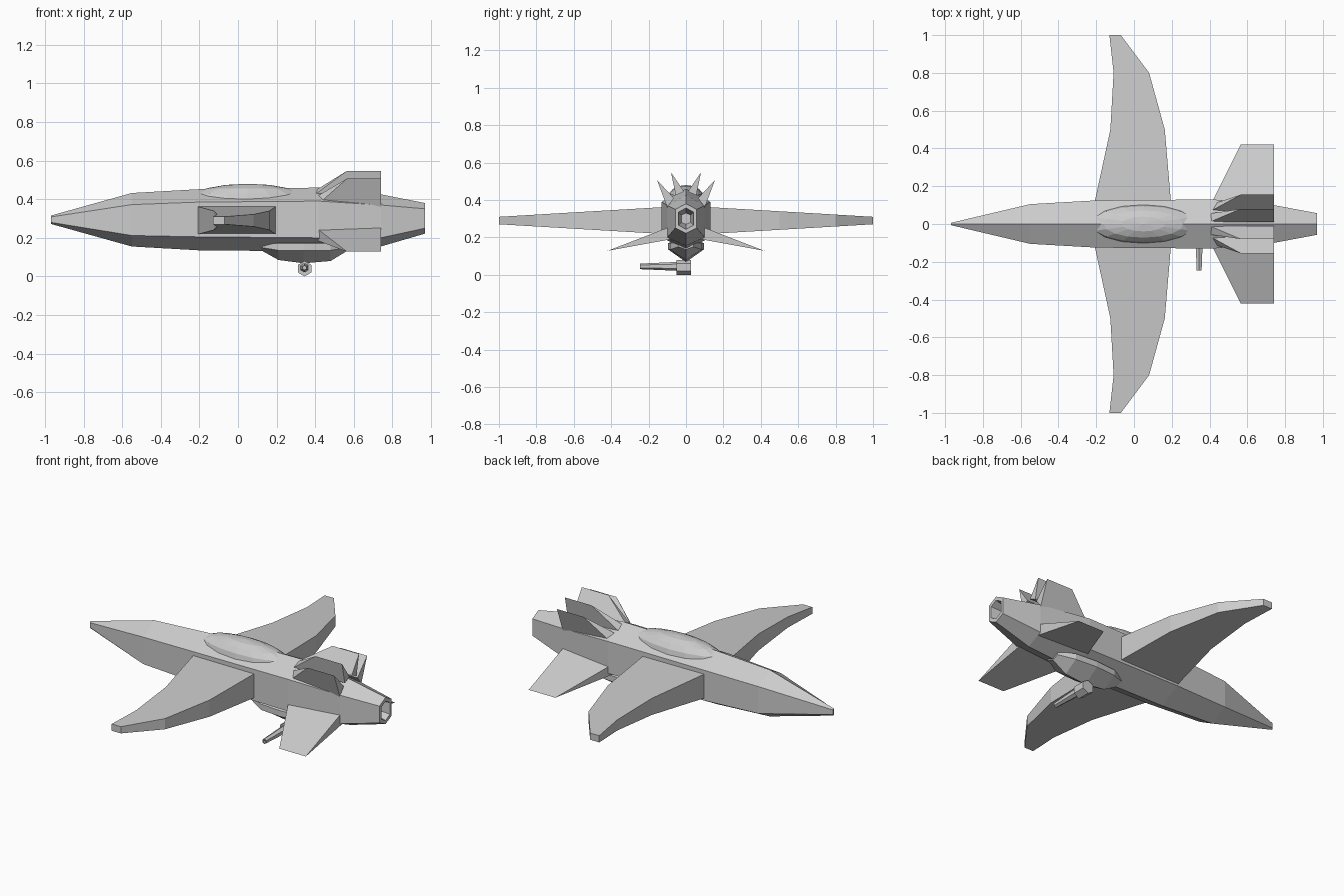
import bpy, bmesh, math
from mathutils import Vector

cube = bpy.data.objects.get("Cube")
if cube:
    bpy.data.objects.remove(cube, do_unlink=True)

grey = bpy.data.materials.new("hull_grey")
grey.use_nodes = True
colour = (0.6, 0.6, 0.6, 1)
grey.diffuse_color = colour
grey.node_tree.nodes["Principled BSDF"].inputs["Base Color"].default_value = colour


def loft(name, rings):
    """Skin a row of equal-sized closed rings and cap both ends."""
    bm = bmesh.new()
    rows = [[bm.verts.new(p) for p in ring] for ring in rings]
    n = len(rows[0])
    for a, b in zip(rows, rows[1:]):
        for i in range(n):
            j = (i + 1) % n
            bm.faces.new((a[i], a[j], b[j], b[i]))
    bm.faces.new(rows[0][::-1])
    bm.faces.new(rows[-1])
    bmesh.ops.recalc_face_normals(bm, faces=bm.faces)
    mesh = bpy.data.meshes.new(name)
    bm.to_mesh(mesh)
    bm.free()
    mesh.materials.append(grey)
    obj = bpy.data.objects.new(name, mesh)
    bpy.context.collection.objects.link(obj)
    return obj


def hull_ring(x, w, top, upper, lower, bottom):
    return [(x, 0, top), (x, w, upper), (x, w, lower),
            (x, 0, bottom), (x, -w, lower), (x, -w, upper)]


# Fuselage: hexagonal section, ending in a hollow exhaust nozzle
loft("fuselage", [hull_ring(*s) for s in (
    (-0.97, 0.006, 0.315, 0.308, 0.28, 0.272),
    (-0.55, 0.105, 0.432, 0.372, 0.212, 0.155),
    (-0.2, 0.125, 0.452, 0.385, 0.205, 0.135),
    (0.42, 0.13, 0.46, 0.39, 0.2, 0.13),
    (0.74, 0.1, 0.425, 0.37, 0.2, 0.155),
    (0.97, 0.057, 0.38, 0.35, 0.25, 0.222),
    (0.97, 0.04, 0.357, 0.335, 0.265, 0.243),
    (0.86, 0.025, 0.33, 0.32, 0.28, 0.27))])

# Canopy: long low dome breaking the roof line
bpy.ops.mesh.primitive_uv_sphere_add(segments=16, ring_count=8, location=(0.05, 0, 0.4))
canopy = bpy.context.object
canopy.name = "canopy"
canopy.scale = (0.3, 0.102, 0.08)
canopy.data.materials.append(grey)

# Belly pod above the gun
loft("belly_pod", [hull_ring(*s) for s in (
    (0.12, 0.04, 0.2, 0.17, 0.15, 0.135),
    (0.21, 0.085, 0.2, 0.17, 0.135, 0.085),
    (0.34, 0.095, 0.2, 0.17, 0.135, 0.068),
    (0.48, 0.085, 0.2, 0.17, 0.135, 0.08),
    (0.57, 0.04, 0.2, 0.17, 0.15, 0.135))])

# Swept wings: slab section that thins towards the tip
WING = ((0.1, -0.212, 0.197), (0.5, -0.125, 0.163),
        (0.8, -0.108, 0.08), (1.0, -0.13, -0.07))
for side, label in ((1, "right"), (-1, "left")):
    rings = []
    for y, front, back in WING:
        h = 0.073 - 0.053 * (y - 0.1) / 0.9
        rings.append([(front, side * y, 0.29 + h), (back, side * y, 0.29 + h),
                      (back, side * y, 0.29 - h), (front, side * y, 0.29 - h)])
    loft(label + "_wing", rings)

# Tail fins: wedges given by two root points and a sharp tip, as (y, z)
FINS = {"inner_fin": ((0.055, 0.425), (0.01, 0.445), (0.08, 0.547)),
        "outer_fin": ((0.1, 0.36), (0.065, 0.41), (0.155, 0.507)),
        "lower_fin": ((0.09, 0.255), (0.08, 0.19), (0.42, 0.128))}
for name, (a, b, tip) in FINS.items():
    for side, label in ((1, "right"), (-1, "left")):
        loft(label + "_" + name, [
            [(xr, side * a[0], a[1]), (xr, side * b[0], b[1]), (xt, side * tip[0], tip[1])]
            for xr, xt in ((0.4, 0.565), (0.74, 0.74))])


# Side-firing gun: hexagonal breech and hollow tapered barrel
def gun_ring(y, r, z=0.04):
    return [(0.345 + r * math.sin(i * math.pi / 3), y, z + r * math.cos(i * math.pi / 3))
            for i in range(6)]


loft("gun_breech", [gun_ring(0.027, 0.04), gun_ring(-0.05, 0.04)])
loft("gun_barrel", [gun_ring(y, r, 0.045) for y, r in (
    (-0.04, 0.024), (-0.13, 0.02), (-0.245, 0.015), (-0.245, 0.009), (-0.2, 0.009))])
